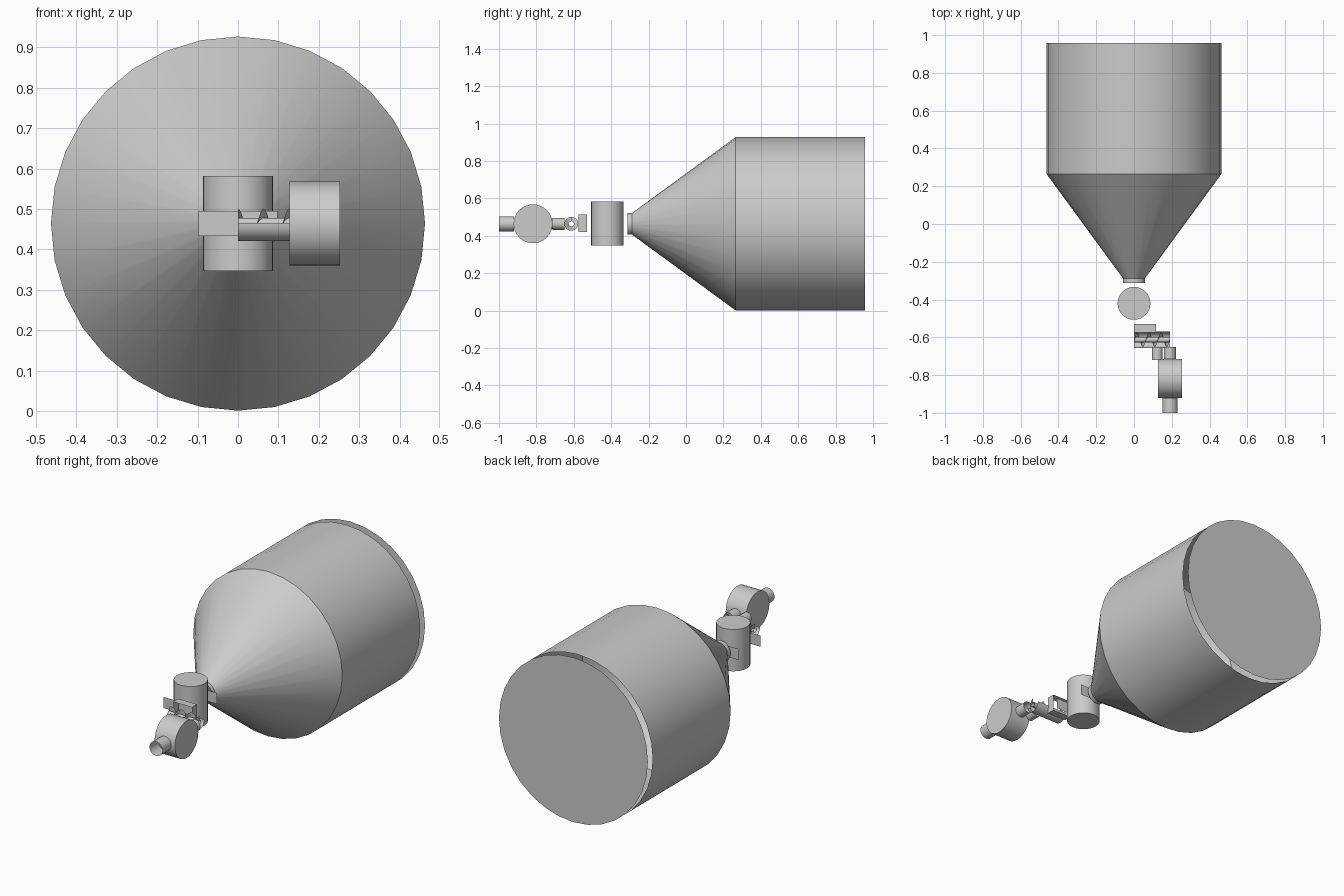
import bpy, bmesh, math
from mathutils import Matrix, Vector

cube = bpy.data.objects.get("Cube")
if cube:
    bpy.data.objects.remove(cube, do_unlink=True)

GREY = (0.6, 0.6, 0.6, 1)
steel = bpy.data.materials.new("plain_grey")
steel.use_nodes = True
steel.diffuse_color = GREY
steel.node_tree.nodes["Principled BSDF"].inputs["Base Color"].default_value = GREY

AXIS = 0.464  # height of the common centre line
TURN = {"x": Matrix.Rotation(math.pi / 2, 4, "Y"),
        "y": Matrix.Rotation(-math.pi / 2, 4, "X"),
        "z": Matrix.Identity(4)}


def finish(name, bm):
    mesh = bpy.data.meshes.new(name)
    bm.to_mesh(mesh)
    bm.free()
    mesh.materials.append(steel)
    obj = bpy.data.objects.new(name, mesh)
    bpy.context.collection.objects.link(obj)
    bpy.ops.object.select_all(action="DESELECT")
    obj.select_set(True)
    bpy.context.view_layer.objects.active = obj
    bpy.ops.object.shade_smooth_by_angle(angle=math.radians(30))
    return obj


def tube(name, axis, start, end, r1, r2=None, at=(0, 0, AXIS), caps=False):
    """Round shell from start to end along an axis; at gives the other two coordinates."""
    bm = bmesh.new()
    centre = Vector(at)
    centre["xyz".index(axis)] = (start + end) / 2
    bmesh.ops.create_cone(bm, cap_ends=caps, segments=32, radius1=r1,
                          radius2=r1 if r2 is None else r2, depth=end - start,
                          matrix=Matrix.Translation(centre) @ TURN[axis])
    return finish(name, bm)


def sheet(name, rows):
    """Surface through rows of points."""
    bm = bmesh.new()
    grid = [[bm.verts.new(p) for p in row] for row in rows]
    for a, b in zip(grid, grid[1:]):
        for i in range(len(a) - 1):
            bm.faces.new((a[i], a[i + 1], b[i + 1], b[i]))
    return finish(name, bm)


# Large open vessel with a separate flat lid
R = 0.463
tube("vessel_body", "y", 0.265, 0.957, R)
tube("vessel_cone", "y", -0.288, 0.265, 0.058, R)
tube("vessel_neck", "y", -0.312, -0.288, 0.058)
bm = bmesh.new()
bmesh.ops.create_circle(bm, cap_ends=True, segments=32, radius=R,
                        matrix=Matrix.Translation((0, 1, AXIS)) @ TURN["y"])
finish("vessel_lid", bm)

# Upright drum with a flat plate before and behind it
tube("valve_drum", "z", 0.347, 0.582, 0.087, at=(0, -0.42, 0), caps=True)
for name, y in (("front_flange", -0.52), ("rear_flange", -0.325)):
    sheet(name, [[(x, y, AXIS + s * 0.031) for x in (-0.098, 0.098)] for s in (-1, 1)])

# Rectangular duct, open front and back
loop = [(0, 0.42), (0.116, 0.42), (0.116, 0.515), (0, 0.515), (0, 0.42)]
sheet("feed_duct", [[(x, y, z) for x, z in loop] for y in (-0.575, -0.53)])

# Screw conveyor: half-round trough, hollow shaft, helical flight
Y_SCREW, LENGTH = -0.613, 0.19


def around(x, r, angle):
    return (x, Y_SCREW + r * math.sin(angle), AXIS + r * math.cos(angle))


sheet("screw_trough", [[around(x, 0.043, math.pi * (0.5 + i / 16)) for i in range(17)]
                       for x in (0, LENGTH)])
tube("screw_shaft", "x", 0, LENGTH, 0.014, at=(0, Y_SCREW, AXIS))
STEPS = 72
sheet("screw_flight", [[around(LENGTH * i / STEPS, r, 6 * math.pi * i / STEPS)
                        for r in (0.014, 0.037)] for i in range(STEPS + 1)])

# Short pipes between screw and blower
tube("screw_outlet", "y", -0.72, -0.655, 0.028, at=(0.123, 0, AXIS))
tube("blower_inlet", "y", -0.715, -0.65, 0.032, at=(0.19, 0, AXIS))

# Blower housing and open nozzle
tube("blower_housing", "x", 0.127, 0.253, 0.104, at=(0, -0.818, AXIS), caps=True)
tube("blower_nozzle", "y", -1, -0.92, 0.04, at=(0.19, 0, AXIS))
